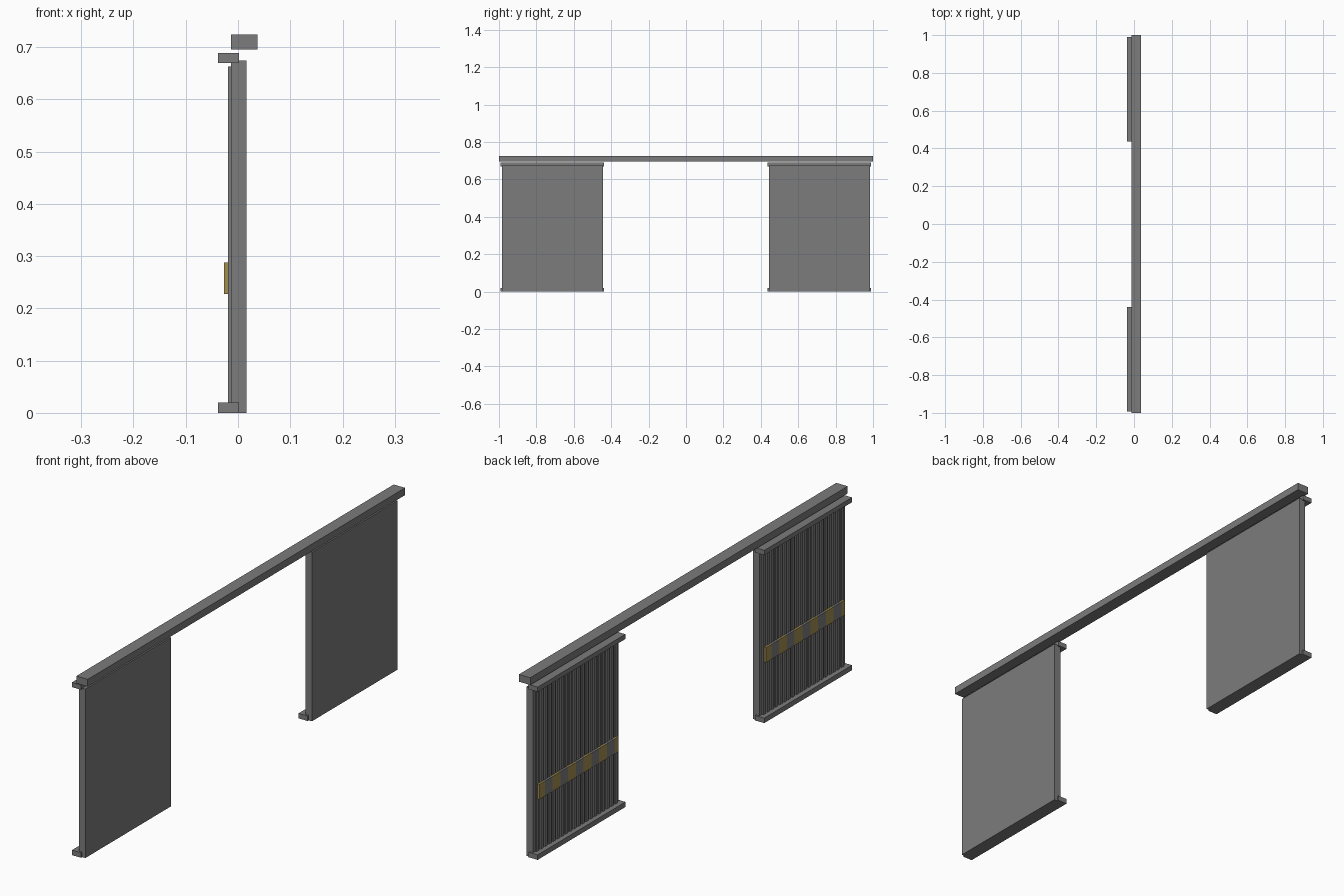
import bpy
import bmesh

cube = bpy.data.objects.get("Cube")
if cube:
    bpy.data.objects.remove(cube, do_unlink=True)


def material(name, color):
    mat = bpy.data.materials.new(name)
    mat.use_nodes = True
    mat.diffuse_color = color
    mat.node_tree.nodes["Principled BSDF"].inputs["Base Color"].default_value = color
    return mat


GREY = material("steel grey", (0.2, 0.2, 0.205, 1))
YELLOW = material("warning yellow", (0.36, 0.27, 0.08, 1))


def boxes(name, spans, mats=(GREY,), pick=lambda i: 0):
    """One object from boxes given as ((x0, x1), (y0, y1), (z0, z1))."""
    bm = bmesh.new()
    for i, span in enumerate(spans):
        verts = bmesh.ops.create_cube(bm, size=1)["verts"]
        for v in verts:
            v.co = [(a + b) / 2 + c * (b - a) for c, (a, b) in zip(v.co, span)]
        for f in {f for v in verts for f in v.link_faces}:
            f.material_index = pick(i)
    mesh = bpy.data.meshes.new(name)
    bm.to_mesh(mesh)
    bm.free()
    for m in mats:
        mesh.materials.append(m)
    obj = bpy.data.objects.new(name, mesh)
    bpy.context.collection.objects.link(obj)
    return obj


# Overhead rail
boxes("overhead_rail", [((-0.013, 0.037), (-1, 1), (0.695, 0.724))])

# Two sliding doors, the same build at either end of the rail
RIBS = 20
for side, y in (("front", -0.985), ("back", 0.443)):
    width = 0.54
    boxes(side + "_door_panel", [((-0.013, 0.016), (y, y + width), (0, 0.674))])

    # Guide strips along the top and bottom edges
    for level, z in (("bottom", (0, 0.02)), ("top", (0.67, 0.689))):
        boxes(f"{side}_door_{level}_guide",
              [((-0.038, 0.002), (y - 0.007, y + width + 0.006), z)])

    # Vertical ribs
    pitch = (width - 0.02) / RIBS
    starts = [y + 0.01 + pitch * (i + 0.2) for i in range(RIBS)]
    boxes(side + "_door_ribs",
          [((-0.019, -0.012), (s, s + pitch * 0.6), (0.01, 0.663)) for s in starts])

    # Hazard band with alternating blocks, half blocks at the ends
    step, start, end = 0.049, y + 0.02, y + 0.52
    edges = [start] + [start + step * (i + 0.5) for i in range(10)] + [end]
    boxes(side + "_door_hazard_band",
          [((-0.027, -0.018), pair, (0.228, 0.288)) for pair in zip(edges, edges[1:])],
          (YELLOW, GREY), lambda i: i % 2)
